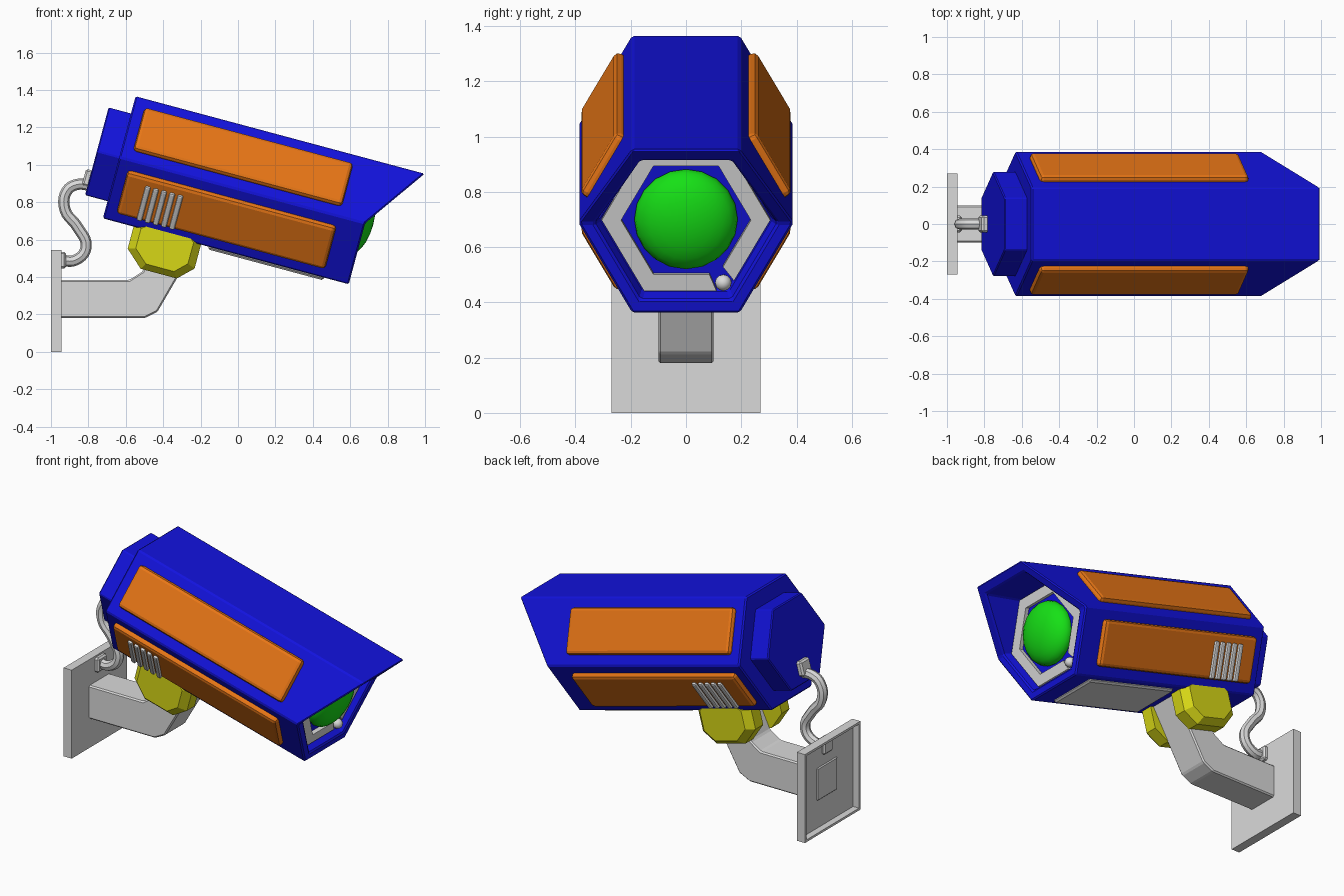
import bpy, bmesh
from math import cos, sin, radians
from mathutils import Matrix, Vector

cube = bpy.data.objects.get("Cube")
if cube:
    bpy.data.objects.remove(cube)


def material(name, color):
    m = bpy.data.materials.new(name)
    m.use_nodes = True
    m.diffuse_color = (*color, 1)
    m.node_tree.nodes["Principled BSDF"].inputs["Base Color"].default_value = (*color, 1)
    return m


blue = material("blue", (0.006, 0.006, 0.72))
orange = material("orange", (0.8, 0.18, 0.008))
green = material("green", (0.008, 0.75, 0.008))
yellow = material("yellow", (0.68, 0.68, 0.008))
gray = material("gray", (0.7, 0.7, 0.7))

# Housing frame: local x runs along the tilted barrel, origin at its rear
TILT = Matrix.Translation((-0.635, 0, 1.04)) @ Matrix.Rotation(radians(15), 4, 'Y')
WORLD = Matrix.Identity(4)
R = 0.39
APOTHEM = R * cos(radians(30))
FRONT = 1.361


def finish(name, bm, mat, frame, bevel=0, segments=1):
    bmesh.ops.recalc_face_normals(bm, faces=bm.faces)
    mesh = bpy.data.meshes.new(name)
    bm.to_mesh(mesh)
    bm.free()
    mesh.materials.append(mat)
    ob = bpy.data.objects.new(name, mesh)
    bpy.context.collection.objects.link(ob)
    ob.matrix_world = frame
    if bevel:
        mod = ob.modifiers.new("bevel", 'BEVEL')
        mod.width, mod.segments = bevel, segments
        mod.limit_method, mod.angle_limit = 'ANGLE', radians(25)
    return ob


def loft(name, rings, mat, frame=WORLD, bevel=0, closed=False):
    """Skin matching rings of points; cap the ends, or join them if closed."""
    bm = bmesh.new()
    loops = [[bm.verts.new(p) for p in ring] for ring in rings]
    n = len(loops[0])
    pairs = list(zip(loops, loops[1:]))
    for a, b in pairs:
        for i in range(n):
            j = (i + 1) % n
            bm.faces.new((a[i], a[j], b[j], b[i]))
    bm.faces.new(loops[0])
    bm.faces.new(loops[-1])
    return finish(name, bm, mat, frame, bevel)


def box(name, size, center, mat, frame=WORLD, bevel=0, segments=1):
    bm = bmesh.new()
    bmesh.ops.create_cube(bm, size=1, matrix=Matrix.Translation(center) @ Matrix.Diagonal((*size, 1)))
    return finish(name, bm, mat, frame, bevel, segments)


def ball(name, size, center, mat, u, v):
    bm = bmesh.new()
    m = Matrix.Translation(center) @ Matrix.Diagonal((*size, 1)) @ Matrix.Rotation(radians(90), 4, 'Y')
    bmesh.ops.create_uvsphere(bm, u_segments=u, v_segments=v, radius=1, matrix=m)
    for f in bm.faces:
        f.smooth = True
    return finish(name, bm, mat, TILT)


def hexagon(radius, x, slant=0):
    pts = []
    for i in range(6):
        y, z = radius * cos(radians(60 * i)), radius * sin(radians(60 * i))
        pts.append(Vector((x + slant * max(z, 0), y, z)))
    return pts


# Housing with a slanted visor and a recessed front
loft("housing", [hexagon(R, 0), hexagon(R, FRONT, 0.707), hexagon(0.332, FRONT, 0.707),
                 hexagon(0.31, 1.3)], blue, TILT, bevel=0.008)
loft("rear_cap", [hexagon(0.28, -0.124), hexagon(0.28, 0.02)], blue, TILT, bevel=0.006)

# Lens and the open ring around it, with a small bead in the gap
ball("lens", (0.095, 0.187, 0.187), (1.31, 0, 0), green, 20, 12)
ball("ring_bead", (0.03, 0.03, 0.03), (1.325, 0.135, -0.234), gray, 12, 8)


def open_hexagon(radius, x):
    h = hexagon(radius, x)
    return [h[5].lerp(h[0], 0.14)] + h[:5] + [h[4].lerp(h[5], 0.86)]


sections = [open_hexagon(r, x) for r, x in ((0.305, 1.29), (0.305, 1.325), (0.235, 1.325), (0.235, 1.29))]
loft("lens_ring", list(zip(*sections)), gray, TILT)

# Raised side panels, with louvers on the lower ones
for label, angle in (("upper_left", -60), ("upper_right", 60), ("lower_left", -120), ("lower_right", 120)):
    face = TILT @ Matrix.Rotation(radians(angle), 4, 'X')
    box(label + "_panel", (1.155, 0.268, 0.06), (0.64, 0, APOTHEM), orange, face, 0.02, 2)
    if label.startswith("lower"):
        down = 0.022 if angle < 0 else -0.022
        for i in range(5):
            box(f"{label}_louver_{i + 1}", (0.03, 0.215, 0.03), (0.19 + 0.045 * i, down, APOTHEM + 0.03),
                gray, face, 0.009, 2)

# Plate under the barrel
box("bottom_plate", (0.64, 0.32, 0.03), (0.905, 0, -APOTHEM), gray, TILT, 0.01)

# Chamfered knuckles on both sides of the arm
knuckle = [(0.17, -0.46), (0.265, -0.546), (0.465, -0.546), (0.543, -0.47),
           (0.543, -0.32), (0.465, -0.25), (0.265, -0.25), (0.17, -0.32)]
for label, side in (("left", 1), ("right", -1)):
    rings = []
    for y, s in ((0.09, 1), (0.165, 1), (0.205, 0.78)):
        rings.append([(0.357 + (x - 0.357) * s, side * y, -0.4 + (z + 0.4) * s) for x, z in knuckle])
    loft(label + "_knuckle", rings, yellow, TILT)

# Bent square arm
arm = [(-0.966, 0.18), (-0.5, 0.18), (-0.43, 0.215), (-0.2, 0.61), (-0.4, 0.66),
       (-0.51, 0.43), (-0.58, 0.385), (-0.966, 0.385)]
loft("arm", [[(x, y, z) for x, z in arm] for y in (-0.1, 0.1)], gray, bevel=0.008)


# Wall plate, hollow at the back
def rectangle(x, inset):
    w, lo, hi = 0.27 - inset, inset, 0.545 - inset
    return [(x, -w, lo), (x, w, lo), (x, w, hi), (x, -w, hi)]


loft("wall_plate", [rectangle(-0.945, 0), rectangle(-1, 0), rectangle(-1, 0.014),
                    rectangle(-0.96, 0.014)], gray)

# Cable with a fitting at each end
path = [(-0.95, 0.49), (-0.87, 0.49), (-0.812, 0.56), (-0.86, 0.67), (-0.925, 0.76),
        (-0.915, 0.86), (-0.86, 0.895), (-0.79, 0.89)]
curve = bpy.data.curves.new("cable", 'CURVE')
curve.dimensions = '3D'
curve.bevel_depth, curve.bevel_resolution, curve.resolution_u = 0.03, 2, 5
spline = curve.splines.new('BEZIER')
spline.bezier_points.add(len(path) - 1)
for point, (x, z) in zip(spline.bezier_points, path):
    point.co = (x, 0, z)
    point.handle_left_type = point.handle_right_type = 'AUTO'
curve.materials.append(gray)
cable = bpy.data.objects.new("cable", curve)
bpy.context.collection.objects.link(cable)
bpy.ops.object.select_all(action='DESELECT')
cable.select_set(True)
bpy.context.view_layer.objects.active = cable
bpy.ops.object.convert(target='MESH')
bpy.ops.object.shade_smooth_by_angle(angle=radians(40))

box("lower_fitting", (0.055, 0.09, 0.09), (-0.948, 0, 0.49), gray, bevel=0.01)
box("upper_fitting", (0.04, 0.09, 0.09), (-0.135, 0, -0.15), gray, TILT, 0.01)
